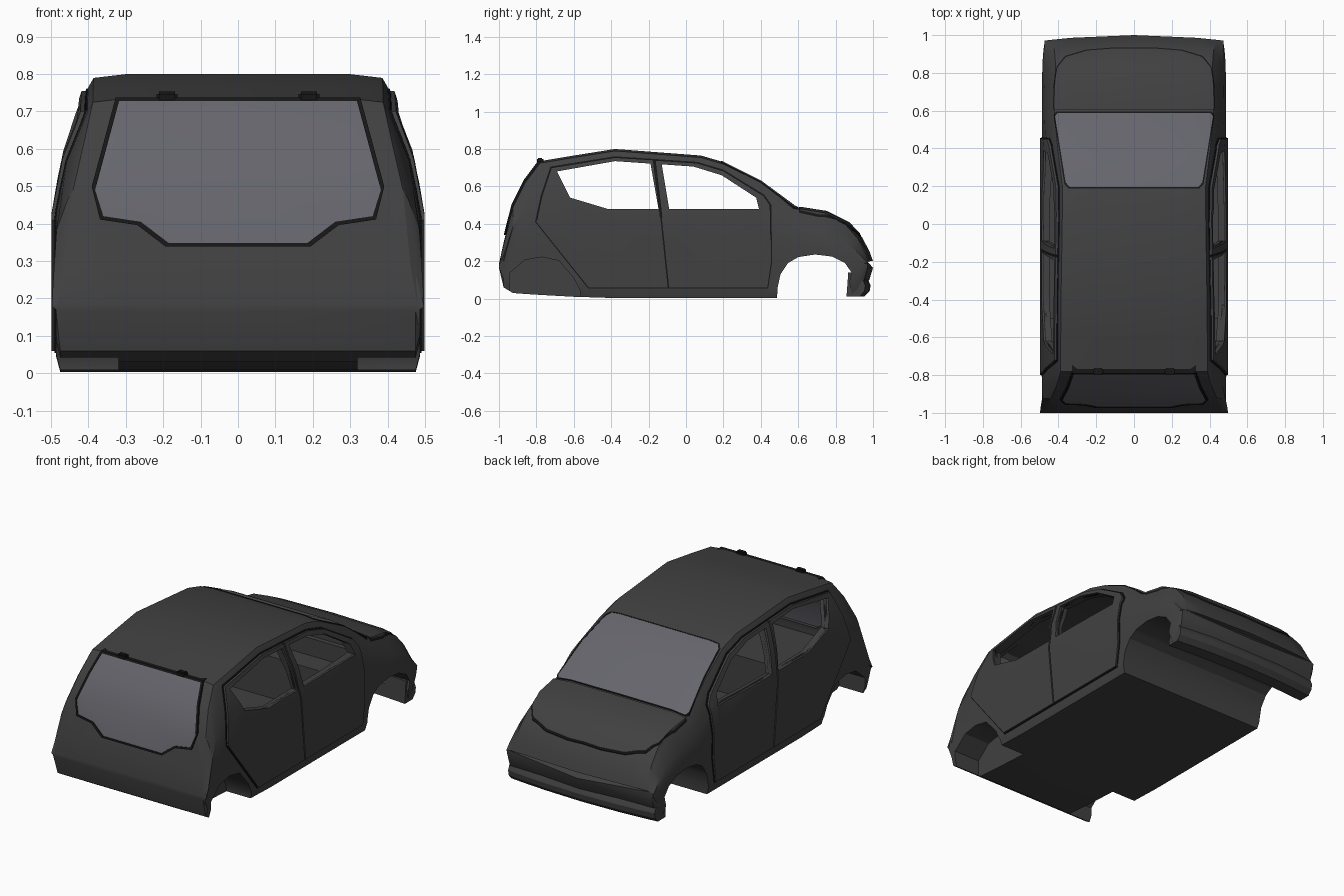
import bpy, bmesh, math
from mathutils import Vector

if "Cube" in bpy.data.objects:
    bpy.data.objects.remove(bpy.data.objects["Cube"])


def material(name, rgb):
    m = bpy.data.materials.new(name)
    m.diffuse_color = (*rgb, 1)
    m.use_nodes = True
    m.node_tree.nodes["Principled BSDF"].inputs["Base Color"].default_value = m.diffuse_color
    return m


PAINT = material("charcoal_paint", (0.052, 0.052, 0.052))
BLACK = material("black_trim", (0.008, 0.008, 0.008))
GLASS = material("grey_glass", (0.13, 0.13, 0.15))

# Body stations: y, bottom z, top z, half width at belt, half width at roof edge
STATIONS = [
    (-1.0, .165, .185, .487, .480), (-.975, .06, .30, .487, .475),
    (-.925, .03, .50, .487, .455), (-.86, .025, .63, .487, .425),
    (-.78, .02, .735, .487, .402), (-.6, .01, .765, .487, .402),
    (-.38, .003, .80, .487, .400), (.08, .003, .765, .487, .393),
    (.2, .003, .73, .487, .393), (.4, .003, .63, .487, .418),
    (.59, .003, .49, .487, .435), (.75, .003, .465, .487, .430),
    (.87, .01, .405, .485, .430), (.94, .04, .33, .48, .435),
    (.98, .10, .255, .475, .445), (1.0, .165, .2, .468, .45)]


def finish(bm, name, mat=None):
    bmesh.ops.recalc_face_normals(bm, faces=bm.faces)
    me = bpy.data.meshes.new(name)
    bm.to_mesh(me)
    bm.free()
    ob = bpy.data.objects.new(name, me)
    bpy.context.collection.objects.link(ob)
    if mat:
        me.materials.append(mat)
    return ob


def skin(rings, name, mat=None):
    """Closed solid through a row of equal-length rings."""
    bm = bmesh.new()
    rows = [[bm.verts.new(p) for p in r] for r in rings]
    n = len(rows[0])
    for a, b in zip(rows, rows[1:]):
        for i in range(n):
            j = (i + 1) % n
            bm.faces.new((a[i], a[j], b[j], b[i]))
    bm.faces.new(rows[0])
    bm.faces.new(rows[-1])
    bmesh.ops.triangulate(bm, faces=bm.faces, quad_method='FIXED')
    return finish(bm, name, mat)


def bow(x, y):
    """Nose curves back towards its corners."""
    return y - .03 * (x / .48) ** 2 * max(0, (y - .5) / .5)


def hull(o, name, mat=None):
    """Body loft, grown outward by o."""
    rings = []
    for y, zb, zt, ws, wt in STATIONS:
        c, hh = (zb + zt) / 2, max(.004, (zt - zb) / 2 + o)
        zb, zt, ws, wt = c - hh, c + hh, ws + o, wt + o
        h = zt - zb
        e, f = min(.035, .15 * h), min(.045, .25 * h)
        belt = min(.43, zb + .58 * h)
        half = [(ws - .012, zb), (ws, zb + f), (ws, belt),
                ((ws + wt) / 2 + .014, (belt + zt - e) / 2),
                (wt, zt - e), (wt - .014, zt - .3 * e), (.74 * wt, zt)]
        sec = [(0, zb)] + half + [(0, zt)] + [(-x, z) for x, z in reversed(half)]
        rings.append([(x, bow(x, y * (1 + o)), z) for x, z in sec])
    return skin(rings, name, mat)


def prism(outline, axis, a, b):
    """Cutter: outline extruded along x (y,z), y (x,z) or z (x,y)."""
    k = 'xyz'.index(axis)
    bm = bmesh.new()
    vs = []
    for d in (a, b):
        row = []
        for p in outline:
            q = list(p)
            q.insert(k, d)
            row.append(bm.verts.new(q))
        vs.append(row)
    n = len(outline)
    for i in range(n):
        j = (i + 1) % n
        bm.faces.new((vs[0][i], vs[0][j], vs[1][j], vs[1][i]))
    bm.faces.new(vs[0])
    bm.faces.new(vs[1])
    return finish(bm, "cutter")


def boolean(ob, tool, op='DIFFERENCE'):
    m = ob.modifiers.new("cut", 'BOOLEAN')
    m.object, m.operation, m.solver = tool, op, 'EXACT'
    dg = bpy.context.evaluated_depsgraph_get()
    me = bpy.data.meshes.new_from_object(ob.evaluated_get(dg))
    ob.modifiers.clear()
    ob.data = me
    bpy.data.objects.remove(tool)
    return ob


def smooth(ob, angle=25):
    bpy.ops.object.select_all(action='DESELECT')
    ob.select_set(True)
    bpy.context.view_layer.objects.active = ob
    bpy.ops.object.shade_smooth_by_angle(angle=math.radians(angle))


def grow(outline, d):
    """Push outline points away from its centre by about d."""
    c = sum((Vector(p) for p in outline), Vector((0, 0))) / len(outline)
    return [tuple(Vector(p) + (d if abs(0) == 0 else 0) * Vector(
        (math.copysign(1, p[0] - c.x), math.copysign(1, p[1] - c.y)))) for p in outline]


def mirrored(half):
    return half + [(-x, v) for x, v in reversed(half)]


def panel(name, mat, outline, axis, a, b, o, holes=()):
    """Thin skin panel following the body inside an outline."""
    ob = hull(o, name, mat)
    boolean(ob, prism(outline, axis, a, b), 'INTERSECT')
    boolean(ob, hull(-.014, "core"))
    for h in holes:
        boolean(ob, prism(*h))
    smooth(ob)
    return ob


# Opening outlines
REAR_SIDE = [(-.69, .68), (-.38, .735), (-.19, .722), (-.147, .48), (-.42, .48), (-.62, .54)]
FRONT_SIDE = [(-.13, .718), (.04, .706), (.19, .66), (.375, .54), (.39, .48), (-.09, .48)]
SCREEN = mirrored([(.34, .195), (.362, .22), (.418, .57), (.405, .588)])
HATCH = mirrored([(.318, .728), (.382, .49), (.36, .42), (.26, .405), (.185, .348)])
side_holes = [(REAR_SIDE, 'x', -.7, .7), (FRONT_SIDE, 'x', -.7, .7)]
screen_hole = (SCREEN, 'z', .4, 1)
hatch_hole = (HATCH, 'y', -1.1, -.6)

# Body shell with hollow cabin
body = hull(0, "body_shell", PAINT)
cabin = hull(-.03, "cabin")
boolean(cabin, prism([(-.93, .3), (-.5, .3), (-.5, .06), (.43, .06), (.43, .3),
                      (.56, .3), (.56, 1), (-.93, 1)], 'x', -.7, .7), 'INTERSECT')
boolean(body, cabin)
for h in side_holes + [screen_hole, hatch_hole]:
    boolean(body, prism(*h))

# Front wheel opening runs across the body, rear wells are pockets
boolean(body, prism([(.48, -.1), (.49, .06), (.505, .13), (.545, .19), (.6, .222), (.69, .236),
                     (.78, .225), (.85, .19), (.885, .14), (.873, .09), (.885, .04),
                     (.885, -.1)], 'x', -.7, .7))
for s in (-1, 1):
    boolean(body, prism([(-.945, -.1), (-.945, .135), (-.86, .207), (-.77, .222), (-.68, .203),
                         (-.6, .11), (-.565, .04), (-.56, -.1)], 'x', *sorted((s * .32, s * .7))))
smooth(body)

# Front bumper lip, bowed with the nose
lip = [(.88, .012), (.955, .012), (.982, .04), (.987, .07), (.972, .105), (.94, .14), (.89, .14)]
smooth(skin([[(x, bow(x, y), z) for y, z in lip]
             for x in (-.47, -.38, -.24, 0, .24, .38, .47)], "bumper_lip", PAINT))

# Side doors over dark seams
rear_door = [(-.80, .41), (-.52, .06), (-.098, .06), (-.142, .48), (-.175, .742),
             (-.38, .755), (-.72, .70), (-.77, .55)]
front_door = [(-.09, .06), (.435, .06), (.455, .2), (.45, .5), (.415, .55), (.2, .683),
              (.06, .725), (-.165, .74), (-.134, .48)]
seam = [(-.807, .41), (-.523, .054), (.439, .054), (.461, .2), (.456, .503), (.418, .556),
        (.2, .69), (.06, .731), (-.38, .761), (-.725, .706), (-.777, .55)]
panel("door_seams", BLACK, seam, 'x', -.7, .7, .003, side_holes)
panel("rear_doors", PAINT, rear_door, 'x', -.7, .7, .011, side_holes[:1])
panel("front_doors", PAINT, front_door, 'x', -.7, .7, .011, side_holes[1:])

# Bonnet over a dark seam
bonnet = mirrored([(.425, .61), (.425, .72), (.405, .83), (.36, .885), (.25, .918), (.1, .93)])
panel("bonnet_seam", BLACK, grow(bonnet, .005), 'z', .2, 1, .002)
panel("bonnet", PAINT, bonnet, 'z', .2, 1, .004)

# Windscreen and hatch glass with black surrounds
panel("windscreen_frame", BLACK, grow(SCREEN, .007), 'z', .4, 1, .003, [screen_hole])
panel("windscreen", GLASS, SCREEN, 'z', .4, 1, .002)
panel("hatch_frame", BLACK, grow(HATCH, .009), 'y', -1.1, -.6, .008, [hatch_hole])
panel("hatch_glass", GLASS, HATCH, 'y', -1.1, -.6, .005)

# Hatch hinges
for s in (-1, 1):
    bm = bmesh.new()
    bmesh.ops.create_cube(bm, size=1)
    for v in bm.verts:
        v.co = Vector((v.co.x * .056 + s * .19, v.co.y * .034 - .78, v.co.z * .03 + .738))
    bmesh.ops.bevel(bm, geom=bm.edges[:], offset=.007, segments=2, affect='EDGES')
    smooth(finish(bm, "hatch_hinge", BLACK))
